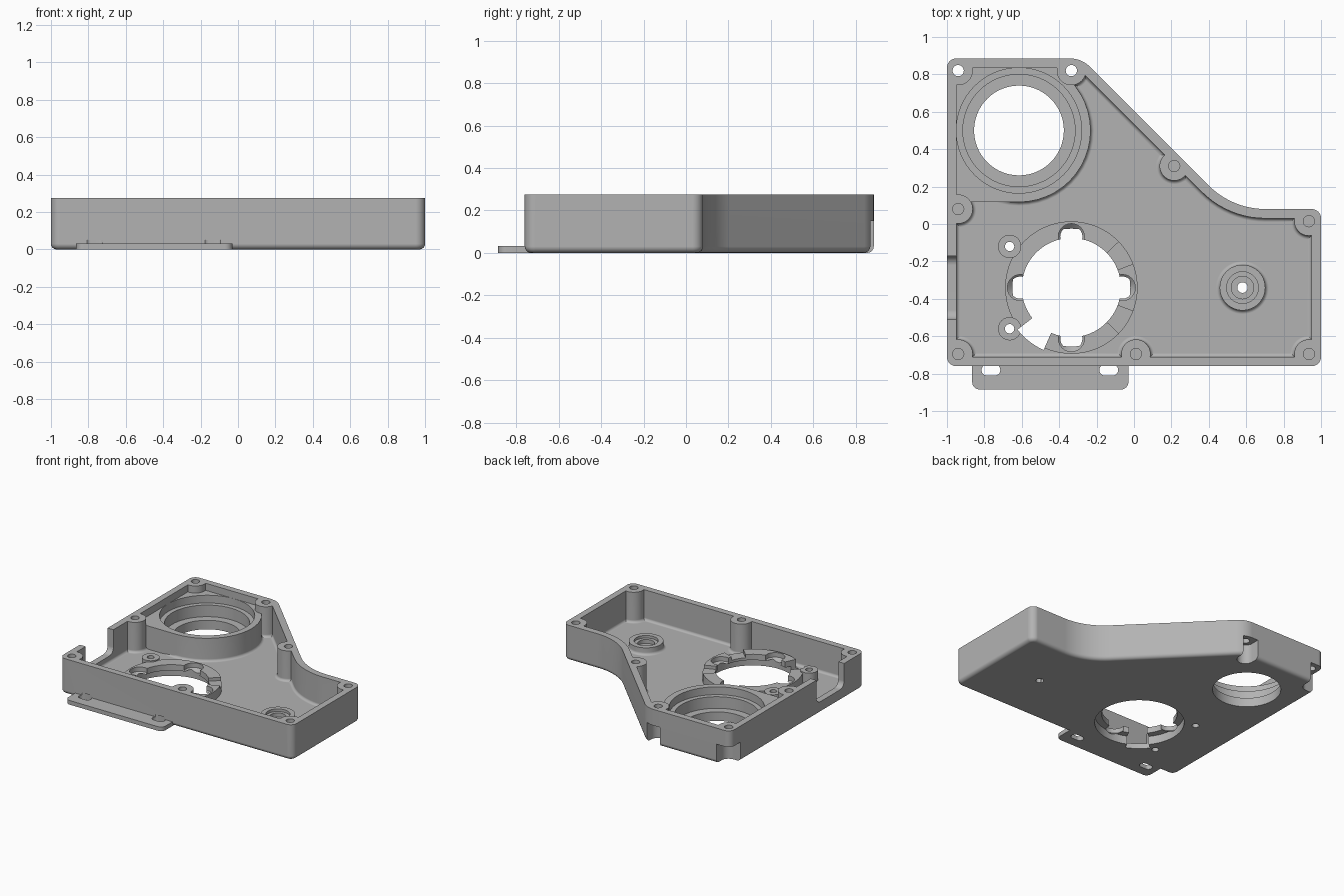
import bpy, bmesh, math
from mathutils import Vector

if "Cube" in bpy.data.objects:
    bpy.data.objects.remove(bpy.data.objects["Cube"])

TOP, FLOOR, WALL = 0.275, 0.04, 0.05
BIG = (-0.615, 0.5)       # large bearing bore
MID = (-0.335, -0.34)     # motor opening


def add_object(name, bm):
    bmesh.ops.recalc_face_normals(bm, faces=bm.faces)
    mesh = bpy.data.meshes.new(name)
    bm.to_mesh(mesh)
    bm.free()
    obj = bpy.data.objects.new(name, mesh)
    bpy.context.collection.objects.link(obj)
    return obj


def rounded(corners, steps=10):
    """Outline from (x, y, radius) corners, with an arc at each."""
    pts = []
    for i, (x, y, r) in enumerate(corners):
        p = Vector((x, y))
        a = (Vector(corners[i - 1][:2]) - p).normalized()
        b = (Vector(corners[(i + 1) % len(corners)][:2]) - p).normalized()
        half = a.angle(b) / 2
        centre = p + (a + b).normalized() * r / math.sin(half)
        start = p + a * r / math.tan(half) - centre
        end = p + b * r / math.tan(half) - centre
        turn = -start.angle_signed(end)
        for k in range(steps + 1):
            t = turn * k / steps
            pts.append(centre + Vector((start.x * math.cos(t) - start.y * math.sin(t),
                                        start.x * math.sin(t) + start.y * math.cos(t))))
    return pts


def prism(name, pts, z0, z1, round_bottom=0):
    bm = bmesh.new()
    face = bm.faces.new([bm.verts.new((p[0], p[1], z0)) for p in pts])
    top = bmesh.ops.extrude_face_region(bm, geom=[face])["geom"]
    bmesh.ops.translate(bm, vec=(0, 0, z1 - z0),
                        verts=[v for v in top if isinstance(v, bmesh.types.BMVert)])
    if round_bottom:
        low = [e for e in bm.edges if all(abs(v.co.z - z0) < 1e-5 for v in e.verts)]
        bmesh.ops.bevel(bm, geom=low, offset=round_bottom, segments=4,
                        profile=0.5, affect='EDGES')
    return add_object(name, bm)


def box(name, x0, x1, y0, y1, z0, z1):
    return prism(name, [(x0, y0), (x1, y0), (x1, y1), (x0, y1)], z0, z1)


def lathe(name, at, profile, sides=48):
    """Closed solid turned about a vertical axis from (radius, z) points."""
    bm = bmesh.new()
    rings = [[bm.verts.new((at[0] + r * math.cos(math.tau * k / sides),
                            at[1] + r * math.sin(math.tau * k / sides), z))
              for k in range(sides)] for r, z in profile]
    for lo, hi in zip(rings, rings[1:]):
        for k in range(sides):
            n = (k + 1) % sides
            bm.faces.new((lo[k], lo[n], hi[n], hi[k]))
    bm.faces.new(rings[0])
    bm.faces.new(rings[-1])
    return add_object(name, bm)


def disc(name, at, r, z0, z1, sides=48):
    return lathe(name, at, [(r, z0), (r, z1)], sides)


def post(name, at, r, z1, flare=0.02):
    """Cylinder with a small fillet where it meets the floor."""
    foot = [(r + flare * (1 - math.sin(t)), FLOOR + flare * (1 - math.cos(t)))
            for t in (0, math.pi / 6, math.pi / 3, math.pi / 2)]
    return lathe(name, at, [(r + flare, 0)] + foot + [(r, z1)])


def sector(name, at, r0, r1, a0, a1, z0, z1):
    angles = [math.radians(a0 + (a1 - a0) * k / 8) for k in range(9)]
    arc = [(r1, a) for a in angles] + [(r0, a) for a in reversed(angles)]
    return prism(name, [(at[0] + r * math.cos(a), at[1] + r * math.sin(a))
                        for r, a in arc], z0, z1)


def combine(obj, tool, operation='DIFFERENCE'):
    mod = obj.modifiers.new("combine", 'BOOLEAN')
    mod.operation, mod.solver, mod.object = operation, 'EXACT', tool
    bpy.context.view_layer.objects.active = obj
    bpy.ops.object.modifier_apply(modifier=mod.name)
    bpy.data.objects.remove(tool)


# Outer body and the hollow to be cut from it
housing = prism("housing", rounded([
    (-1, -0.76, 0.05), (1, -0.76, 0.05), (1, 0.08, 0.05),
    (0.525, 0.08, 0.43), (-0.28, 0.885, 0.15), (-1, 0.885, 0.05)]), 0, TOP, 0.03)
hollow = prism("hollow", rounded([
    (-0.95, -0.71, 0.03), (0.95, -0.71, 0.03), (0.95, 0.03, 0.03),
    (0.504, 0.03, 0.48), (-0.301, 0.835, 0.1), (-0.95, 0.835, 0.03)]), FLOOR, 0.35, 0.02)

# Screw posts along the rim
through = [(-0.94, 0.82), (-0.335, 0.82)]
blind = [(-0.94, 0.08), (0.215, 0.31), (0.935, 0.015),
         (0.935, -0.695), (0.01, -0.695), (-0.94, -0.695)]
for at in through + blind:
    combine(hollow, post("screw_post", at, 0.078, 0.4))

# Raised bearing platform, joined to the two nearby walls
SEAT = 0.22
combine(hollow, post("bearing_ring", BIG, 0.383, SEAT))
combine(hollow, box("platform_side", -0.98, BIG[0], 0.117, 0.86, 0, SEAT))
combine(hollow, box("platform_back", BIG[0] - 0.01, -0.36, 0.5, 0.86, 0, SEAT))

# Motor ring, its two screw posts, and the shaft boss
RING = 0.11
combine(hollow, disc("motor_ring", MID, 0.354, 0, RING, 64))
small = [(-0.665, -0.12), (-0.665, -0.56)]
for at in small:
    combine(hollow, disc("motor_post", at, 0.062, 0, RING + 0.01))
SHAFT = (0.58, -0.34)
combine(hollow, post("shaft_boss", SHAFT, 0.122, 0.095))
combine(housing, hollow)

# Stepped bearing bore
combine(housing, lathe("bearing_bore", BIG, [
    (0.24, -0.1), (0.24, 0.07), (0.3, 0.07), (0.3, 0.16),
    (0.335, 0.16), (0.335, 0.4)], 64))

# Motor opening: wide below, narrow lip above, with pockets and gaps
combine(housing, lathe("motor_opening", MID, [
    (0.315, -0.1), (0.315, 0.065), (0.265, 0.065), (0.265, 0.4)], 64))
for k in range(4):
    a = math.pi / 2 * k
    at = [MID[i] + 0.272 * f(a) for i, f in enumerate((math.cos, math.sin))]
    combine(housing, lathe("lip_pocket", at, [
        (0.033, -0.1), (0.033, 0.04), (0.07, 0.075), (0.07, 0.2)], 24))
for a in (21, -44):
    combine(housing, sector("ring_gap", MID, 0.2, 0.37, a, a + 23, 0.085, 0.2))
combine(housing, sector("open_gap", MID, 0.2, 0.365, 218, 246, -0.1, 0.2))

# Screw holes, shaft bore and recesses open to the outside of the back corners
for at in blind:
    combine(housing, disc("screw_hole", at, 0.03, 0.1, 0.4, 24))
for at in through:
    combine(housing, lathe("screw_recess", at, [
        (0.06, -0.1), (0.06, 0.15), (0.03, 0.15), (0.03, 0.4)], 32))
    d = -1 if at[0] < -0.5 else 0
    combine(housing, box("recess_mouth", at[0] - 0.06, at[0] + 0.06,
                         at[1], 0.95, -0.1, 0.15))
    if d:
        combine(housing, box("recess_mouth", -1.1, at[0], at[1] - 0.06,
                             0.95, -0.1, 0.15))
for at in small:
    combine(housing, disc("motor_screw_hole", at, 0.025, -0.1, 0.4, 24))
combine(housing, lathe("shaft_bore", SHAFT, [
    (0.028, -0.1), (0.028, 0.045), (0.06, 0.045), (0.06, 0.075),
    (0.085, 0.075), (0.085, 0.2)], 32))

# Cable notch in the right wall
notch = prism("cable_notch", rounded([
    (-0.51, 0.09, 0.05), (-0.17, 0.09, 0.05), (-0.17, 0.4, 0.01), (-0.51, 0.4, 0.01)],
    6), -0.1, 0.1)
for v in notch.data.vertices:
    y, z, x = v.co
    v.co = (x * 0.6 - 0.99, y, z)
combine(housing, notch)

# Mounting flange with two slots
flange = prism("mounting_flange", rounded([
    (-0.865, -0.885, 0.04), (-0.03, -0.885, 0.04),
    (-0.03, -0.72, 0.01), (-0.865, -0.72, 0.01)]), 0, 0.032)
combine(housing, flange, 'UNION')
for x in (-0.765, -0.135):
    combine(housing, prism("flange_slot", rounded([
        (x - 0.05, -0.81, 0.028), (x + 0.05, -0.81, 0.028),
        (x + 0.05, -0.752, 0.028), (x - 0.05, -0.752, 0.028)], 6), -0.1, 0.05))

# Material and shading
grey = bpy.data.materials.new("cast_grey")
grey.use_nodes = True
colour = (0.45, 0.45, 0.45, 1)
grey.diffuse_color = colour
grey.node_tree.nodes["Principled BSDF"].inputs["Base Color"].default_value = colour
housing.data.materials.clear()
housing.data.materials.append(grey)
for poly in housing.data.polygons:
    poly.material_index = 0
bpy.ops.object.select_all(action='DESELECT')
housing.select_set(True)
bpy.context.view_layer.objects.active = housing
bpy.ops.object.shade_smooth_by_angle(angle=math.radians(35))
normals = housing.modifiers.new("even_normals", 'WEIGHTED_NORMAL')
normals.keep_sharp = True
